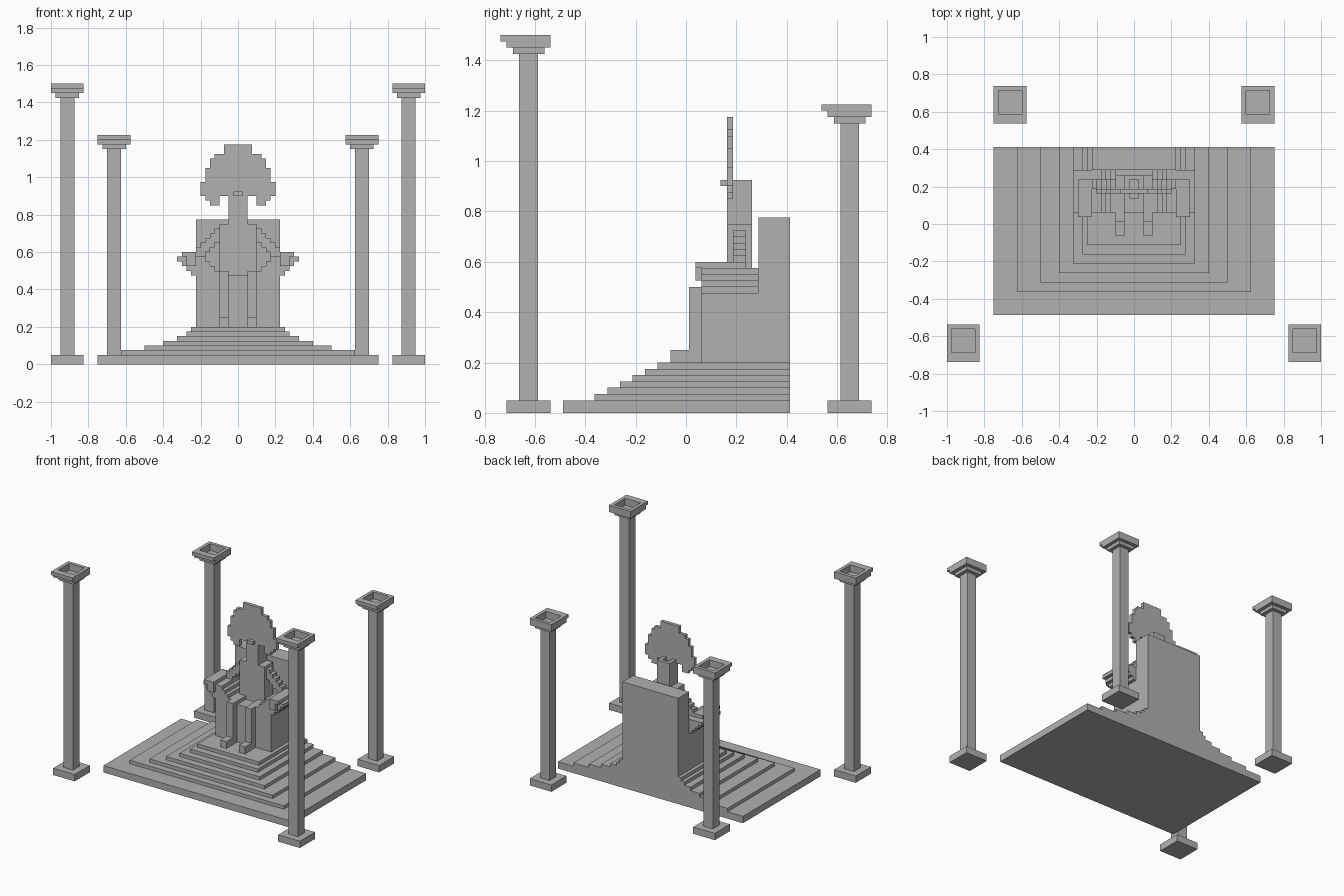
import bpy
import bmesh

V = 0.025  # building block size

if "Cube" in bpy.data.objects:
    bpy.data.objects.remove(bpy.data.objects["Cube"], do_unlink=True)

stone = bpy.data.materials.new("grey_stone")
stone.use_nodes = True
grey = (0.44, 0.44, 0.44, 1)
stone.diffuse_color = grey
stone.node_tree.nodes["Principled BSDF"].inputs["Base Color"].default_value = grey


def build(name, boxes, mirror=False):
    """One object from boxes given as (x0, x1, y0, y1, z0, z1)."""
    bm = bmesh.new()
    for box in boxes:
        sides = [box]
        if mirror:
            sides.append((-box[1], -box[0]) + tuple(box[2:]))
        for x0, x1, y0, y1, z0, z1 in sides:
            verts = bmesh.ops.create_cube(bm, size=1)["verts"]
            for v in verts:
                v.co.x = x1 if v.co.x > 0 else x0
                v.co.y = y1 if v.co.y > 0 else y0
                v.co.z = z1 if v.co.z > 0 else z0
    mesh = bpy.data.meshes.new(name)
    bm.to_mesh(mesh)
    bm.free()
    mesh.materials.append(stone)
    obj = bpy.data.objects.new(name, mesh)
    bpy.context.collection.objects.link(obj)
    return obj


def square(cx, cy, half, z0, z1):
    return (cx - half, cx + half, cy - half, cy + half, z0, z1)


def ring(cx, cy, outer, inner, z0, z1):
    """Four walls around a square opening."""
    return [
        (cx - outer, cx + outer, cy - outer, cy - inner, z0, z1),
        (cx - outer, cx + outer, cy + inner, cy + outer, z0, z1),
        (cx - outer, cx - inner, cy - inner, cy + inner, z0, z1),
        (cx + inner, cx + outer, cy - inner, cy + inner, z0, z1),
    ]


# Pillars: base, shaft, collar, hollow capital with a front lip
def pillar(name, cx, cy, top):
    boxes = [square(cx, cy, 3.5 * V, 0, 2 * V),
             square(cx, cy, 1.5 * V, 2 * V, top - 3 * V),
             square(cx, cy, 2.5 * V, top - 3 * V, top - 2 * V)]
    boxes += ring(cx, cy, 3.5 * V, 2.5 * V, top - 2 * V, top)
    boxes.append((cx - 3.5 * V, cx + 3.5 * V, cy - 4.5 * V, cy - 3.5 * V, top - V, top))
    build(name, boxes)


for side, sx in (("left", 1), ("right", -1)):
    pillar("front_pillar_" + side, sx * 0.9125, -0.625, 1.5)
    pillar("back_pillar_" + side, sx * 0.6625, 0.65, 1.225)

# Stepped platform
BACK = 0.4125
steps = [(0.75, -0.4875), (0.625, -0.3625), (0.5, -0.3125), (0.4, -0.2625),
         (0.325, -0.2125), (0.275, -0.1625), (0.25, -0.1125)]
build("platform_steps", [
    (-w, w, front, BACK, (i + 1) * V if i else 0, (i + 2) * V)
    for i, (w, front) in enumerate(steps)])

# Throne: back slab, seat, dished sides and flared armrests
SEAT_FRONT, SEAT_BACK = 0.0625, 0.2875
build("throne_back", [(-0.225, 0.225, SEAT_BACK, BACK, 0.2, 0.775)])
build("throne_seat", [(-0.225, 0.225, SEAT_FRONT, SEAT_BACK, 0.2, 0.475)])
build("throne_armrests", [
    (0.1 + i * V, 0.25 + i * V, SEAT_FRONT, SEAT_BACK, 0.475 + i * V, 0.5 + i * V)
    for i in range(4)], mirror=True)

# Seated figure
build("legs", [(0.05, 0.1, 0.0125, 0.1625, 0.2, 0.5)], mirror=True)
build("feet", [(0.05, 0.1, -0.0625, 0.0125, 0.2, 0.25)], mirror=True)
build("torso", [(-0.1, 0.1, 0.1625, 0.2625, 0.475, 0.75)])
build("upper_arms", [
    (0.1 + i * V, 0.125 + i * V, 0.1875, 0.2375, 0.65 - i * V, 0.725 - i * V)
    for i in range(6)], mirror=True)
build("forearms", [
    (0.225, 0.275, 0.0375, 0.2375, 0.525, 0.6),
    (0.275, 0.3, 0.0375, 0.2375, 0.575, 0.6)], mirror=True)
build("head", [(-0.05, 0.05, 0.1625, 0.2625, 0.75, 0.9)]
      + ring(0, 0.2125, 0.05, 0.025, 0.9, 0.925))
build("brow_ornament", [(-0.025, 0.025, 0.1375, 0.1625, 0.9, 0.925)])

# Round headdress as stacked rows: (half width, bottom, top)
rows = [(0.2, 0.9, 0.975), (0.175, 0.975, 1.05), (0.15, 1.05, 1.1),
        (0.125, 1.1, 1.125), (0.075, 1.125, 1.175)]
build("headdress_disc", [(-w, w, 0.1625, 0.1875, z0, z1) for w, z0, z1 in rows])
build("headdress_tips", [
    (0.1, 0.175, 0.1625, 0.1875, 0.875, 0.9),
    (0.1, 0.15, 0.1625, 0.1875, 0.85, 0.875)], mirror=True)
